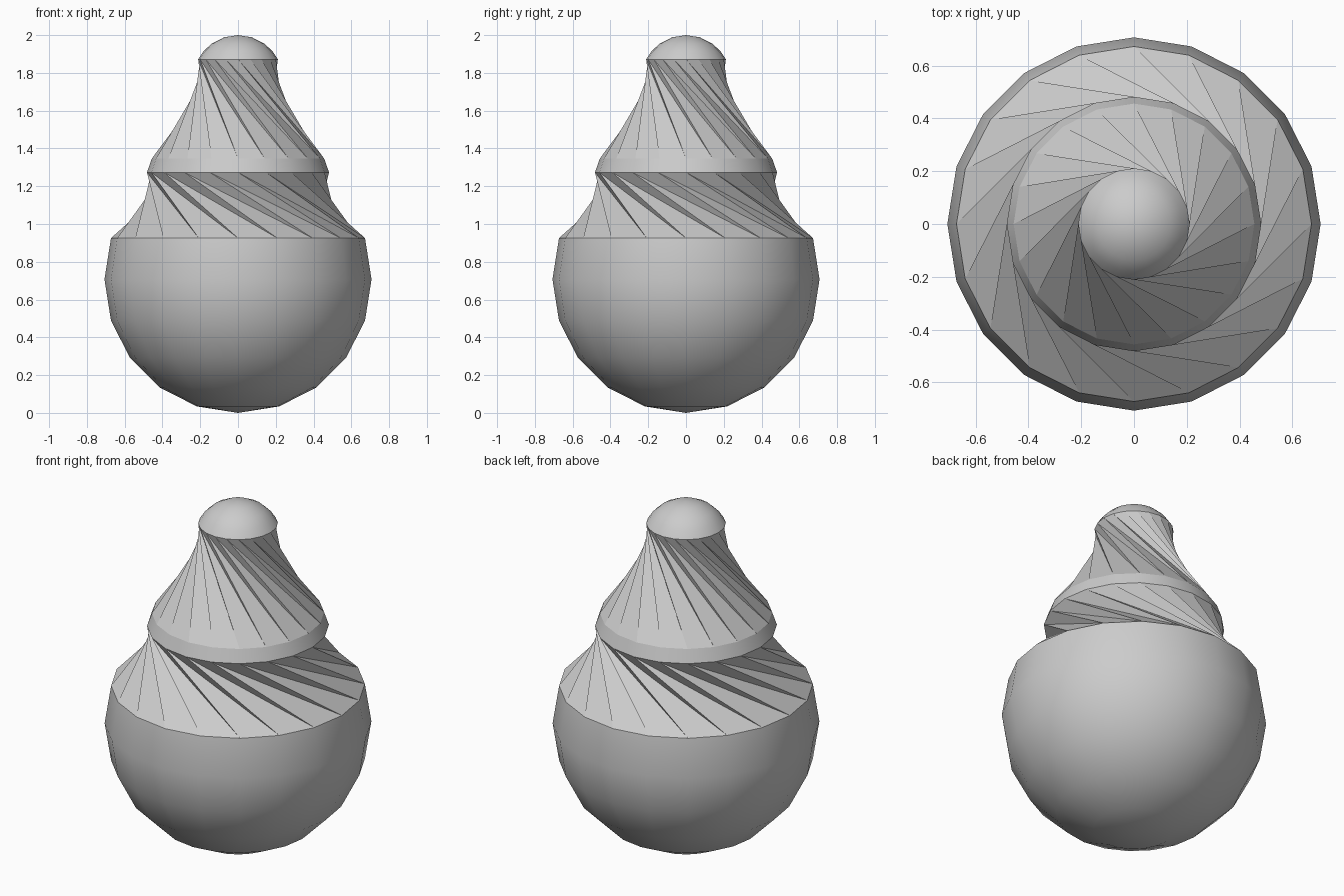
import bpy
from math import sin, cos, tau, radians

if "Cube" in bpy.data.objects:
    bpy.data.objects.remove(bpy.data.objects["Cube"])

N = 20  # sides of every ring


def make(name, verts, faces, smooth):
    mesh = bpy.data.meshes.new(name)
    mesh.from_pydata(verts, [], faces)
    for p in mesh.polygons:
        p.use_smooth = smooth
    mesh.update()
    obj = bpy.data.objects.new(name, mesh)
    bpy.context.collection.objects.link(obj)
    return obj


def ring(r, z):
    return [(r * cos(tau * i / N), r * sin(tau * i / N), z) for i in range(N)]


def lathe(name, profile, bottom=None, top=None):
    """Smooth stack of rings, optionally closed by a pole at either end."""
    verts = [v for r, z in profile for v in ring(r, z)]
    faces = [(k * N + i, k * N + (i + 1) % N, (k + 1) * N + (i + 1) % N, (k + 1) * N + i)
             for k in range(len(profile) - 1) for i in range(N)]
    if bottom is not None:
        verts.append((0, 0, bottom))
        faces += [(len(verts) - 1, (i + 1) % N, i) for i in range(N)]
    if top is not None:
        verts.append((0, 0, top))
        base = (len(profile) - 1) * N
        faces += [(base + i, base + (i + 1) % N, len(verts) - 1) for i in range(N)]
    return make(name, verts, faces, True)


def twist(name, low, high, step):
    """Flat faceted skirt whose lower ring is turned by a number of sides."""
    verts = ring(*low) + ring(*high)
    faces = []
    for j in range(N):
        a, b = (j + step) % N, (j + step + 1) % N
        faces += [(a, b, N + j), (N + j, b, N + (j + 1) % N)]
    return make(name, verts, faces, False)


def arc(radius, centre, lats):
    return [(radius * cos(radians(d)), centre + radius * sin(radians(d))) for d in lats]


# Round body, open above its shoulder
body = arc(0.707, 0.707, range(-72, 19, 18))
lathe("round_body", body, bottom=0)

# Lower twisted skirt
twist("lower_twist", body[-1], (0.482, 1.273), 3)

# Collar band
lathe("collar", [(0.482, 1.273), (0.456, 1.347)])

# Upper twisted skirt
twist("upper_twist", (0.456, 1.347), (0.211, 1.872), 4)

# Domed cap
lathe("cap", arc(0.238, 1.762, (27.5, 40, 54, 72)), top=2.0)
